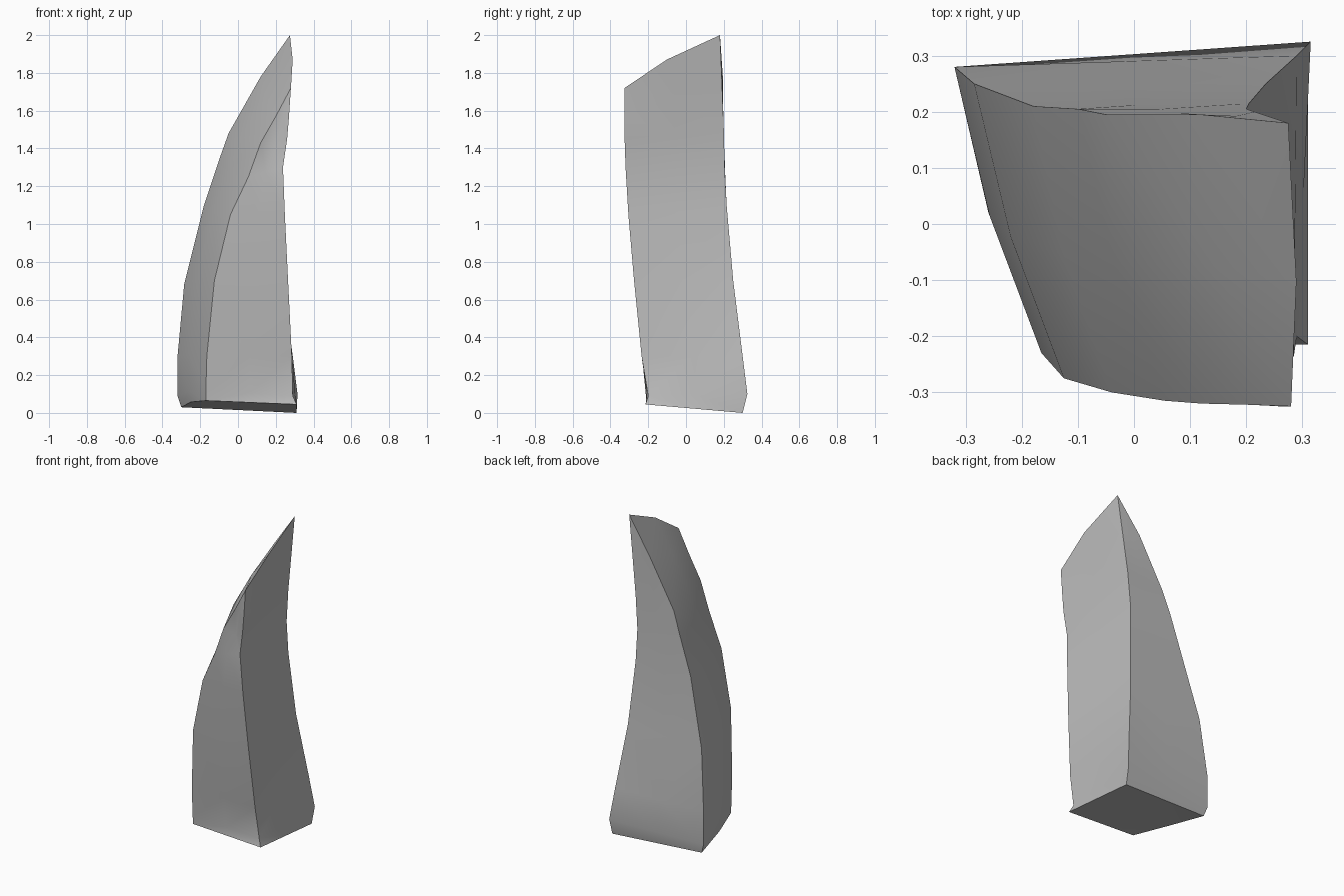
import bpy
import bmesh
import math
from mathutils import Vector

cube = bpy.data.objects.get("Cube")
if cube:
    bpy.data.objects.remove(cube, do_unlink=True)

# The four long ridges of the shard, each from the base to the crest
front_left = [(-.17, -.21, .065), (-.17, -.215, .12), (-.165, -.23, .3), (-.125, -.275, .7),
              (-.04, -.3, 1.05), (.055, -.315, 1.25), (.12, -.32, 1.43), (.2, -.322, 1.57), (.28, -.325, 1.72)]
front_right = [(.31, -.215, .045), (.29, -.2, .09), (.285, -.235, .3), (.265, -.275, .7),
               (.248, -.305, 1.05), (.238, -.32, 1.3), (.26, -.325, 1.45), (.27, -.325, 1.57), (.28, -.325, 1.72)]
back_right = [(.31, .3, 0), (.315, .325, .1), (.29, .3, .3), (.235, .25, .7),
              (.205, .215, 1.1), (.2, .205, 1.3), (.215, .2, 1.5), (.245, .19, 1.75), (.275, .18, 2)]
back_left = [(-.3, .27, .03), (-.32, .28, .09), (-.32, .28, .3), (-.285, .25, .68),
             (-.18, .21, 1.1), (-.1, .205, 1.34), (-.05, .195, 1.48), (.12, .195, 1.78), (.275, .18, 2)]


def middle_ridge(first, second, push=(0, 0, 0), special=None):
    """Line halfway between two ridges, pushed outward, with special offsets by row."""
    ridge = []
    for row, (a, b) in enumerate(zip(first, second)):
        offset = (special or {}).get(row, push)
        ridge.append((Vector(a) + Vector(b)) / 2 + Vector(offset))
    return ridge


crest = len(front_left) - 1
ledge = crest - 2
crest_bend = (.012, -.03, .01)

# Middle ridges bulge the left side, dent the front ledge and bend the crest
ridges = [
    front_left,
    middle_ridge(front_left, front_right, special={ledge: (0, .03, -.04)}),
    front_right,
    middle_ridge(front_right, back_right, special={crest: crest_bend}),
    back_right,
    middle_ridge(back_right, back_left),
    back_left,
    middle_ridge(back_left, front_left, push=(-.015, -.01, .01), special={crest: crest_bend}),
]


def loft(name, ridges, material):
    """Skin neighbouring ridges with faces and close the base."""
    bm = bmesh.new()
    columns = [[bm.verts.new(point) for point in ridge] for ridge in ridges]
    for index, column in enumerate(columns):
        following = columns[(index + 1) % len(columns)]
        for row in range(len(column) - 1):
            bm.faces.new((column[row], following[row], following[row + 1], column[row + 1]))
    bm.faces.new([column[0] for column in reversed(columns)])
    bmesh.ops.remove_doubles(bm, verts=bm.verts[:], dist=.001)
    bmesh.ops.triangulate(bm, faces=bm.faces[:])
    bmesh.ops.recalc_face_normals(bm, faces=bm.faces[:])
    mesh = bpy.data.meshes.new(name)
    bm.to_mesh(mesh)
    bm.free()
    mesh.materials.append(material)
    obj = bpy.data.objects.new(name, mesh)
    bpy.context.collection.objects.link(obj)
    return obj


# Plain grey stone
stone = bpy.data.materials.new("grey_stone")
stone.use_nodes = True
stone.diffuse_color = (.5, .5, .5, 1)
stone.node_tree.nodes["Principled BSDF"].inputs["Base Color"].default_value = stone.diffuse_color

shard = loft("rock_shard", ridges, stone)
bpy.ops.object.select_all(action="DESELECT")
shard.select_set(True)
bpy.context.view_layer.objects.active = shard
bpy.ops.object.shade_smooth_by_angle(angle=math.radians(30))
